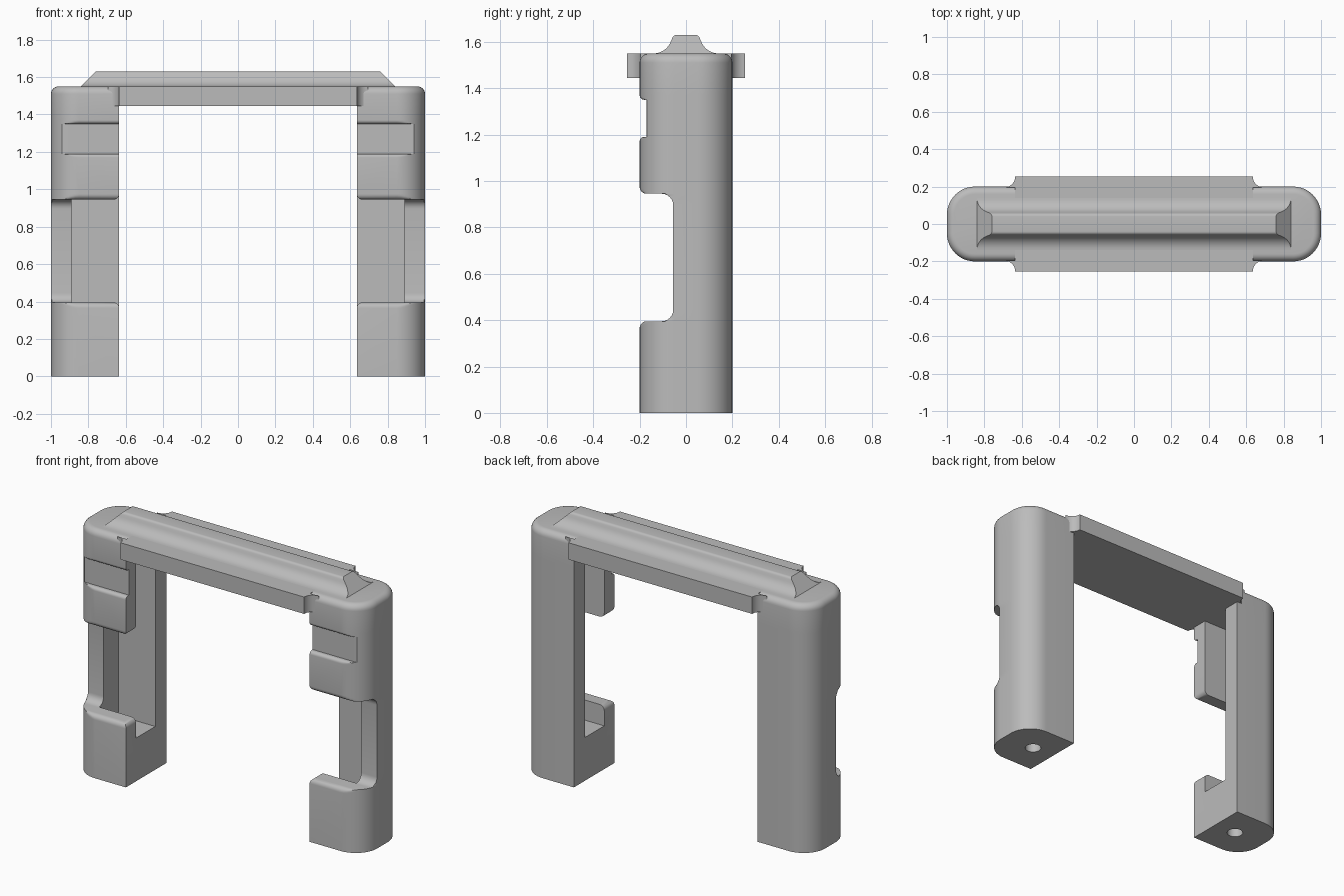
import bpy, bmesh, math

cube = bpy.data.objects.get("Cube")
if cube:
    bpy.data.objects.remove(cube, do_unlink=True)

grey = bpy.data.materials.new("plain grey")
grey.use_nodes = True
grey.diffuse_color = (0.5, 0.5, 0.5, 1)
grey.node_tree.nodes["Principled BSDF"].inputs["Base Color"].default_value = (0.5, 0.5, 0.5, 1)

INNER = 0.635      # inner side of each leg
CORNER = 0.15      # outer vertical corner radius
LIP = 0.03         # rounding around the front opening


def arc(cx, cy, r, start, end, n=6):
    """Points on an arc, angles in degrees."""
    angles = [math.radians(start + (end - start) * i / n) for i in range(n + 1)]
    return [(cx + r * math.cos(a), cy + r * math.sin(a)) for a in angles]


def loft(name, rings):
    """Skin a stack of equal-length rings and cap both ends."""
    bm = bmesh.new()
    rows = [[bm.verts.new(p) for p in ring] for ring in rings]
    n = len(rows[0])
    for low, high in zip(rows, rows[1:]):
        for i in range(n):
            j = (i + 1) % n
            bm.faces.new((low[i], low[j], high[j], high[i]))
    bm.faces.new(rows[0][::-1])
    bm.faces.new(rows[-1])
    bmesh.ops.remove_doubles(bm, verts=bm.verts[:], dist=0.00001)
    bmesh.ops.recalc_face_normals(bm, faces=bm.faces[:])
    mesh = bpy.data.meshes.new(name)
    bm.to_mesh(mesh)
    bm.free()
    obj = bpy.data.objects.new(name, mesh)
    bpy.context.collection.objects.link(obj)
    mesh.materials.append(grey)
    return obj


def prism(name, outline, z0, z1):
    return loft(name, [[(x, y, z) for x, y in outline] for z in (z0, z1)])


def activate(obj):
    bpy.ops.object.select_all(action="DESELECT")
    obj.select_set(True)
    bpy.context.view_layer.objects.active = obj


def cut(obj, cutter):
    cutter.hide_render = True
    mod = obj.modifiers.new("cut", "BOOLEAN")
    mod.operation = "DIFFERENCE"
    mod.solver = "EXACT"
    mod.object = cutter
    activate(obj)
    bpy.ops.object.modifier_apply(modifier=mod.name)
    bpy.data.objects.remove(cutter, do_unlink=True)


def smooth(obj):
    activate(obj)
    bpy.ops.object.shade_smooth_by_angle(angle=math.radians(32))


# Front contour of a leg (y, z): base block, wide opening, flap, shallow notch
front = [(-0.2, 0)]
front += arc(-0.17, 0.365, LIP, 180, 90)
front += arc(-0.105, 0.445, 0.05, -90, 0)
front += arc(-0.105, 0.895, 0.05, 0, 90)
front += arc(-0.17, 0.975, LIP, 270, 180)
front += arc(-0.18, 1.17, 0.02, 180, 90)
front += [(-0.17, 1.19), (-0.17, 1.35)]
front += arc(-0.18, 1.37, 0.02, 270, 180)
levels = [(y, z, 0) for y, z in front]
# Rounded top rim
levels += [(-0.2, z, 0.04 - c) for c, z in arc(0, 1.51, 0.04, 0, 90)]


def leg_ring(side, y_front, z, inset):
    """Leg cross-section, clipped at the front contour."""
    depth = min(LIP, max(0, min(z - 0.365, 0.975 - z)))
    ease = LIP - math.sqrt(LIP ** 2 - depth ** 2)
    r = CORNER - inset
    pts = [(INNER + ease, -0.2 + inset)]
    pts += arc(0.85, -0.05, r, -90, 0, 12) + arc(0.85, 0.05, r, 0, 90, 12)
    pts += [(INNER, 0.2 - inset), (INNER, 0), (INNER + ease, -0.04)]
    return [(side * x, max(y, y_front), z) for x, y in pts]


for name, side in (("left_leg", 1), ("right_leg", -1)):
    leg = loft(name, [leg_ring(side, *level) for level in levels])
    # Channel open toward the middle
    channel = [(side * x, y) for x, y in
               ((0.5, -0.1), (0.89, -0.1), (0.89, 0.09), (0.5, 0.09))]
    cut(leg, prism("channel_cutter", channel, 0.27, 1.445))
    # Screw hole in the foot
    hole = arc(side * 0.785, 0, 0.047, 0, 360, 32)[:-1]
    cut(leg, prism("hole_cutter", hole, -0.1, 0.35))
    smooth(leg)

# Crossbar with concave fillets where it meets the legs
quarter = arc(0.695, 0.255, 0.06, 180, 270, 8) + [(INNER, 0.195)]
right_end = [(x, -y) for x, y in reversed(quarter)]
outline = quarter + right_end
outline += [(-x, -y) for x, y in outline]
smooth(prism("crossbar", outline, 1.445, 1.55))

# Flared ridge with sloped ends along the top
flank = [(-0.14, 1.545)] + arc(-0.14, 1.63, 0.08, -90, -18, 8)
flank += arc(-0.04, 1.61, 0.02, 160, 90, 5)
section = flank + [(-y, z) for y, z in reversed(flank)]
ridge = loft("top_ridge", [[(s * (0.84 - (z - 1.55)), y, z) for y, z in section]
                           for s in (-1, 1)])
smooth(ridge)
